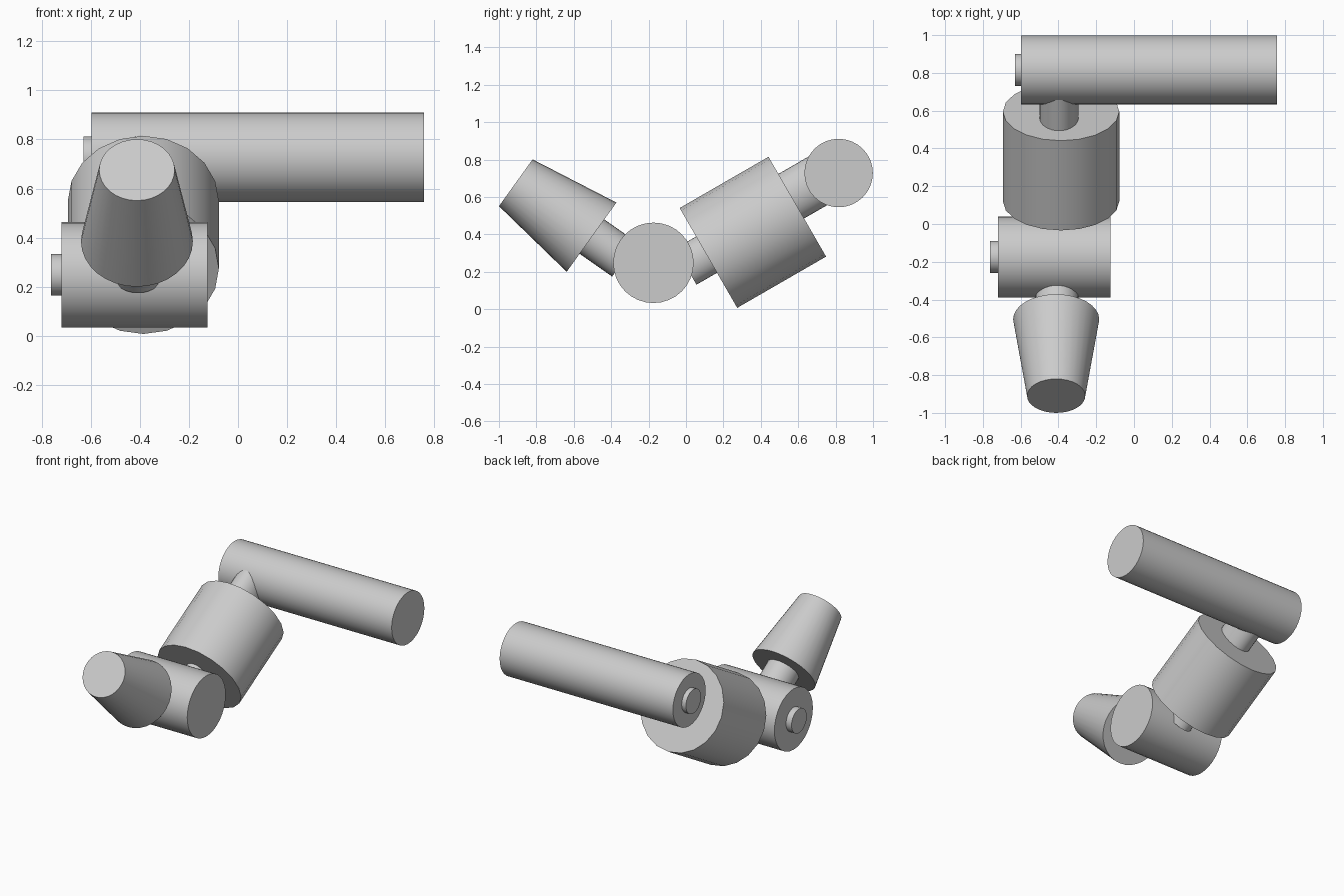
import bpy
import math
from mathutils import Vector, Matrix

if "Cube" in bpy.data.objects:
    bpy.data.objects.remove(bpy.data.objects["Cube"])


def rod(name, start, end, r1, r2=None, sides=32, squash=1.0):
    """Cylinder or cone between two points; squash narrows it along x."""
    a, b = Vector(start), Vector(end)
    bpy.ops.mesh.primitive_cone_add(
        vertices=sides, radius1=r1, radius2=r1 if r2 is None else r2,
        depth=(b - a).length)
    ob = bpy.context.object
    ob.name = name
    # Local frame: z along the rod, x kept as close to world x as possible
    z = (b - a).normalized()
    side = Vector((1, 0, 0)) if abs(z.x) < 0.9 else Vector((0, 1, 0))
    y = z.cross(side).normalized()
    x = y.cross(z)
    rot = Matrix((x, y, z)).transposed().to_4x4()
    ob.data.transform(rot @ Matrix.Diagonal((squash, 1, 1, 1)))
    ob.location = (a + b) / 2
    bpy.ops.object.shade_smooth_by_angle(angle=math.radians(35))
    return ob


# Cross cylinders along x, each with a pin on the left end
for name, y, z, r, x0, x1, pin in (
        ("long_arm", 0.816, 0.728, 0.183, -0.597, 0.758, -0.63),
        ("middle_joint", -0.174, 0.248, 0.215, -0.72, -0.125, -0.763)):
    rod(name, (x0, y, z), (x1, y, z), r)
    rod(name + "_pin", (pin, y, z), (x0 + 0.05, y, z), 0.085)

# Wide drum tilted between the two cross cylinders
rod("drum", (-0.386, 0.120, 0.274), (-0.386, 0.595, 0.548), 0.308, sides=20)

# Oval necks joining the drum to both cross cylinders
rod("upper_neck", (-0.397, 0.50, 0.568), (-0.397, 0.80, 0.741), 0.1375, squash=0.75)
rod("lower_neck", (-0.39, 0.0, 0.228), (-0.39, 0.173, 0.328), 0.112, squash=0.75)

# Tapered end piece and its neck
rod("tapered_end", (-0.412, -0.505, 0.385), (-0.412, -0.91, 0.676), 0.228, 0.154)
rod("end_neck", (-0.408, -0.33, 0.267), (-0.408, -0.54, 0.414), 0.113)
